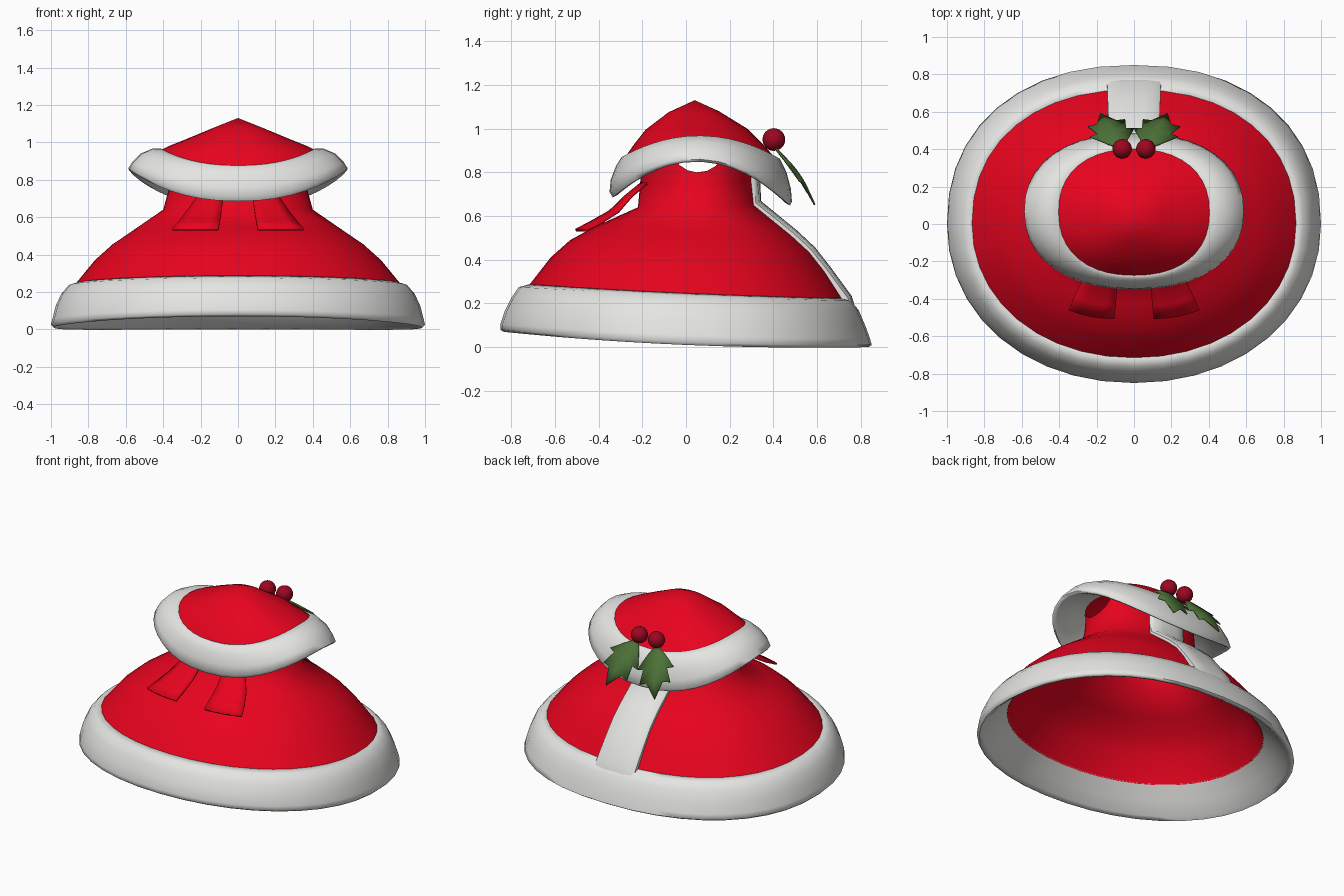
import bpy, bmesh, math
from mathutils import Vector

if "Cube" in bpy.data.objects:
    bpy.data.objects.remove(bpy.data.objects["Cube"])

SIDES = 40


def material(name, rgb):
    m = bpy.data.materials.new(name)
    m.diffuse_color = (*rgb, 1)
    m.use_nodes = True
    m.node_tree.nodes["Principled BSDF"].inputs["Base Color"].default_value = m.diffuse_color
    return m


RED = material("red cloth", (0.80, 0.001, 0.013))
WHITE = material("white fur", (0.78, 0.78, 0.76))
GREEN = material("leaf green", (0.075, 0.17, 0.04))
BERRY = material("berry red", (0.33, 0.002, 0.015))


def finish(name, bm, mat, angle=50):
    bmesh.ops.remove_doubles(bm, verts=bm.verts, dist=0.0005)
    bmesh.ops.recalc_face_normals(bm, faces=bm.faces)
    me = bpy.data.meshes.new(name)
    bm.to_mesh(me)
    bm.free()
    me.materials.append(mat)
    ob = bpy.data.objects.new(name, me)
    bpy.context.collection.objects.link(ob)
    bpy.ops.object.select_all(action='DESELECT')
    ob.select_set(True)
    bpy.context.view_layer.objects.active = ob
    bpy.ops.object.shade_smooth_by_angle(angle=math.radians(angle))
    return ob


def ring_point(row, c, s):
    """Row = half width, front y, back y, then z at front, side and back."""
    rx, yf, yb, zf, zs, zb = row
    z = zs + s * (zb - zf) / 2 + s * s * ((zf + zb) / 2 - zs)
    return Vector((rx * c, (yf + yb) / 2 + (yb - yf) / 2 * s, z))


def squarish(v, power):
    return math.copysign(abs(v) ** power, v)


def loft(name, rows, mat, angle=50, front=0.96, back=0.9, notch=0.0):
    bm = bmesh.new()
    rings = []
    for k, row in enumerate(rows):
        ring = []
        for i in range(SIDES):
            a = 2 * math.pi * i / SIDES
            power = back if math.sin(a) > 0 else front
            p = ring_point(row, squarish(math.cos(a), power), squarish(math.sin(a), power))
            if k == 0 and notch:      # rounded opening at each side of the collar
                p.z -= notch * math.sqrt(max(0, 1 - ((p.y - 0.055) / 0.11) ** 2))
            ring.append(bm.verts.new(p))
        rings.append(ring)
    for r0, r1 in zip(rings, rings[1:]):
        for i in range(SIDES):
            j = (i + 1) % SIDES
            bm.faces.new((r0[i], r0[j], r1[j], r1[i]))
    return finish(name, bm, mat, angle)


# Dress: collar down to the fur hem, then the lining back up inside
dress = [
    (0.36, -0.20, 0.30, 0.89, 0.89, 0.89),
    (0.37, -0.21, 0.31, 0.75, 0.75, 0.75),
    (0.40, -0.22, 0.32, 0.64, 0.64, 0.65),
    (0.56, -0.42, 0.49, 0.55, 0.53, 0.51),
    (0.67, -0.53, 0.57, 0.49, 0.455, 0.435),
    (0.765, -0.62, 0.64, 0.41, 0.37, 0.345),
    (0.88, -0.725, 0.73, 0.275, 0.23, 0.205),
]
lining = [
    (0.815, -0.675, 0.675, 0.215, 0.175, 0.15),
    (0.73, -0.59, 0.605, 0.38, 0.335, 0.31),
    (0.64, -0.505, 0.54, 0.455, 0.42, 0.40),
    (0.54, -0.405, 0.47, 0.52, 0.50, 0.48),
    (0.385, -0.21, 0.305, 0.62, 0.62, 0.625),
    (0.36, -0.20, 0.30, 0.75, 0.75, 0.75),
]
loft("dress_body", dress + lining, RED, 70, notch=0.09)

# Fur hem: rounded outside, sloping up under the skirt to the lining
loft("fur_hem", [
    (0.85, -0.70, 0.70, 0.27, 0.23, 0.205),
    (0.866, -0.715, 0.715, 0.288, 0.247, 0.225),
    (0.905, -0.765, 0.755, 0.275, 0.236, 0.212),
    (0.945, -0.80, 0.79, 0.225, 0.19, 0.17),
    (0.975, -0.83, 0.82, 0.165, 0.125, 0.10),
    (0.993, -0.85, 0.842, 0.105, 0.055, 0.04),
    (1.0, -0.85, 0.85, 0.08, 0.024, 0.01),
    (0.985, -0.835, 0.835, 0.07, 0.01, 0.0),
    (0.96, -0.81, 0.81, 0.085, 0.025, 0.012),
    (0.89, -0.745, 0.745, 0.145, 0.10, 0.08),
    (0.812, -0.672, 0.672, 0.22, 0.18, 0.155),
], WHITE, 70)

# Fur strip running up the back of the dress, flush with the hem at its foot
strip_rows = dress[:-1] + [(0.88, -0.725, 0.735, 0.275, 0.23, 0.215),
                           (0.92, -0.77, 0.775, 0.25, 0.21, 0.18)]
bm = bmesh.new()
loops = []
for k, row in enumerate(strip_rows):
    half = 0.125 + 0.003 * k
    a, b = strip_rows[max(k - 1, 0)], strip_rows[min(k + 1, len(strip_rows) - 1)]
    normal = Vector((0, a[5] - b[5], b[2] - a[2])).normalized()
    height = 0.0 if k == len(strip_rows) - 1 else 0.03
    outer, inner = [], []
    for f in (-1, -0.85, -0.4, 0, 0.4, 0.85, 1):
        c = f * half / row[0]
        p = ring_point(row, c, math.sqrt(1 - c * c))
        outer.append(bm.verts.new(p + normal * height * (0.6 if abs(f) == 1 else 1)))
        inner.append(bm.verts.new(p - normal * 0.006))
    loops.append(outer + inner[::-1])
for l0, l1 in zip(loops, loops[1:]):
    for i in range(len(l0)):
        j = (i + 1) % len(l0)
        bm.faces.new((l0[i], l0[j], l1[j], l1[i]))
bm.faces.new(loops[0])
bm.faces.new(loops[-1])
finish("back_fur_strip", bm, WHITE)

# Hat crown with its inner lining
loft("hat_crown", [
    (0.0, 0.04, 0.04, 1.13, 1.13, 1.13),
    (0.15, -0.08, 0.15, 1.075, 1.07, 1.08),
    (0.29, -0.185, 0.28, 0.995, 1.012, 1.0),
    (0.37, -0.24, 0.355, 0.925, 0.98, 0.925),
    (0.42, -0.285, 0.41, 0.86, 0.955, 0.865),
    (0.36, -0.23, 0.345, 0.90, 0.94, 0.90),
    (0.15, -0.075, 0.145, 1.04, 1.04, 1.045),
    (0.0, 0.04, 0.04, 1.095, 1.095, 1.095),
], RED, 70, 0.87, 0.87)

# Fur brim, dipping at front and back
loft("hat_brim", [
    (0.36, -0.23, 0.35, 0.87, 0.945, 0.87),
    (0.41, -0.28, 0.405, 0.876, 0.966, 0.876),
    (0.455, -0.295, 0.43, 0.870, 0.968, 0.862),
    (0.52, -0.32, 0.46, 0.83, 0.94, 0.80),
    (0.565, -0.345, 0.48, 0.765, 0.895, 0.725),
    (0.587, -0.35, 0.485, 0.71, 0.86, 0.665),
    (0.577, -0.335, 0.475, 0.685, 0.848, 0.648),
    (0.555, -0.315, 0.455, 0.695, 0.85, 0.66),
    (0.47, -0.27, 0.405, 0.78, 0.875, 0.755),
    (0.36, -0.21, 0.335, 0.87, 0.91, 0.865),
], WHITE, 70, 0.9, 0.88)

# Ribbon tails at the front: inner x, inner y, outer x, outer y, z
tail = [
    (0.07, -0.20, 0.19, -0.18, 0.75),
    (0.08, -0.275, 0.23, -0.25, 0.69),
    (0.09, -0.35, 0.28, -0.31, 0.62),
    (0.098, -0.435, 0.318, -0.385, 0.572),
    (0.105, -0.505, 0.35, -0.46, 0.535),
]
for side, label in ((-1, "left"), (1, "right")):
    bm = bmesh.new()
    rows = []
    for xi, yi, xo, yo, z in tail:
        rows.append([bm.verts.new((side * (xi + (xo - xi) * t),
                                   yi + (yo - yi) * t - 0.012 * math.sin(math.pi * t), z))
                     for t in (0, 0.25, 0.5, 0.75, 1)])
    for r0, r1 in zip(rows, rows[1:]):
        for i in range(4):
            bm.faces.new((r0[i], r0[i + 1], r1[i + 1], r1[i]))
    ob = finish(label + "_ribbon_tail", bm, RED)
    mod = ob.modifiers.new("ribbon thickness", 'SOLIDIFY')
    mod.thickness = 0.012
    mod.offset = 0

# Holly leaves: half outline as (distance along, half width), with swept spikes
outline = [(0, 0.02), (0.04, 0.055), (0.13, 0.125), (0.135, 0.08),
           (0.225, 0.105), (0.22, 0.055), (0.325, 0.0)]
spine = [0, 0.04, 0.09, 0.135, 0.18, 0.22, 0.325]
for side, label in ((-1, "left"), (1, "right")):
    base = Vector((side * 0.075, 0.415, 0.905))
    along = (Vector((side * 0.18, 0.59, 0.65)) - base).normalized()
    across = along.cross(Vector((0, 0.82, 0.57))).normalized()
    up = across.cross(along).normalized()

    def leaf_point(d, w):
        bulge = 0.02 * math.sin(math.pi * d / 0.325) - 0.12 * abs(w)
        return base + along * d + across * w + up * bulge

    bm = bmesh.new()
    mid = [bm.verts.new(leaf_point(d, 0)) for d in spine]
    for w in (-1, 1):
        edge = [bm.verts.new(leaf_point(d, w * h)) for d, h in outline[:-1]] + [mid[-1]]
        for i in range(len(spine) - 1):
            quad = [mid[i], mid[i + 1], edge[i + 1], edge[i]]
            bm.faces.new(quad if edge[i + 1] is not mid[i + 1] else [quad[0], quad[1], quad[3]])
    ob = finish(label + "_holly_leaf", bm, GREEN)
    mod = ob.modifiers.new("leaf thickness", 'SOLIDIFY')
    mod.thickness = 0.008
    mod.offset = 0

# Berries
for side, label in ((-1, "left"), (1, "right")):
    bm = bmesh.new()
    bmesh.ops.create_uvsphere(bm, u_segments=20, v_segments=12, radius=0.052)
    bmesh.ops.translate(bm, verts=bm.verts, vec=(side * 0.063, 0.402, 0.95))
    finish(label + "_berry", bm, BERRY)
